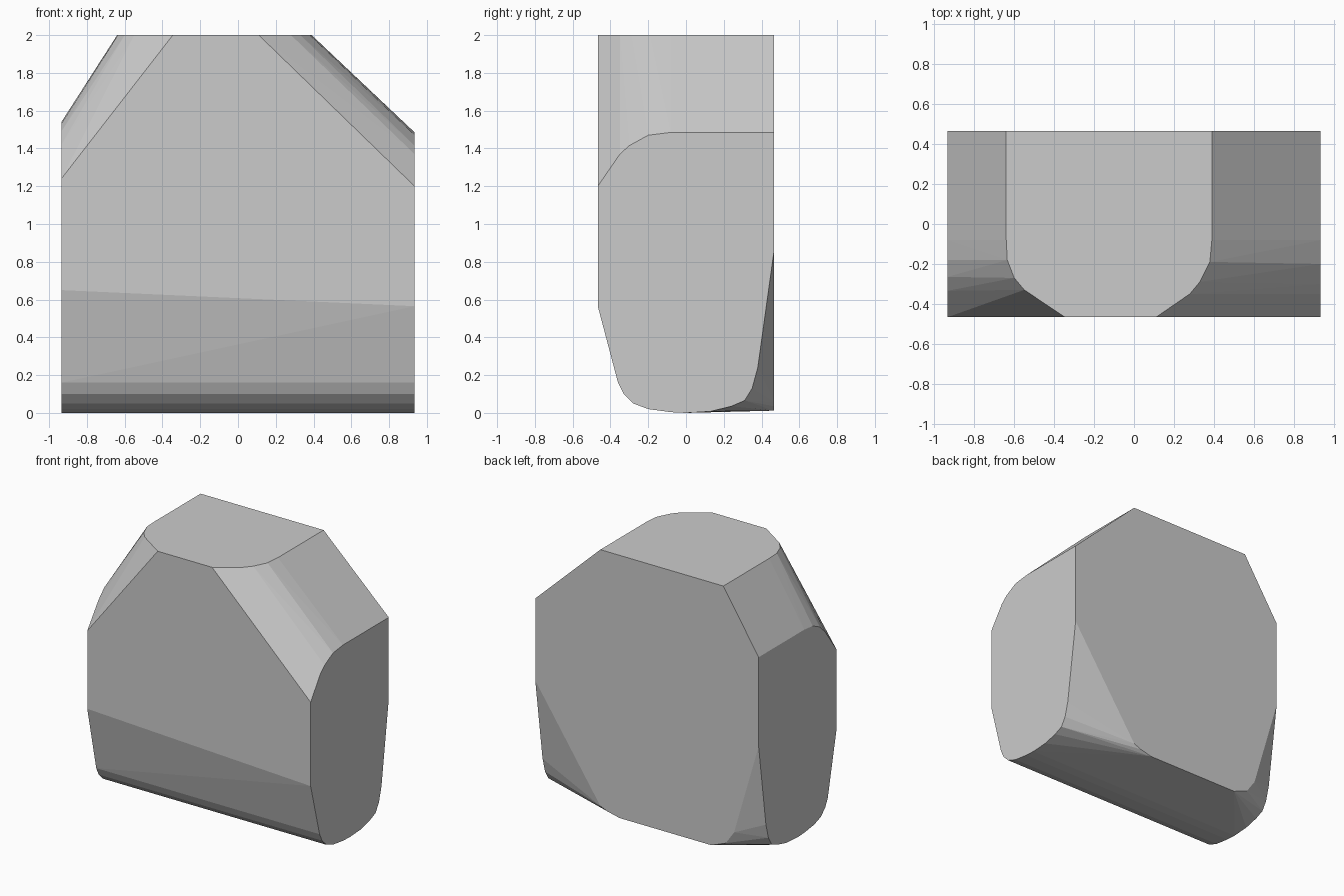
import bpy
import bmesh
import math

# Remove the default object
default_cube = bpy.data.objects.get("Cube")
if default_cube:
    bpy.data.objects.remove(default_cube, do_unlink=True)

HALF_WIDTH = 0.935
HALF_DEPTH = 0.467
HEIGHT = 2.0


def make_material(name, colour):
    material = bpy.data.materials.new(name)
    material.use_nodes = True
    material.diffuse_color = colour
    shader = material.node_tree.nodes["Principled BSDF"]
    shader.inputs["Base Color"].default_value = colour
    shader.inputs["Roughness"].default_value = 0.8
    return material


def end_outline(x, front_low, front_high, shoulder):
    """Outline of one flat end: shared rounded underside, own shoulder."""
    underside = [(-.36, .16), (-.33, .1), (-.28, .05), (-.2, .02), (-.08, .004),
                 (0, 0), (.13, .008), (.24, .035), (.31, .065), (.35, .13),
                 (.38, .24), (HALF_DEPTH, .865)]
    front = [(-HALF_DEPTH, front_low), (-HALF_DEPTH, front_high)]
    return [(x, y, z) for y, z in underside + front + shoulder]


def top_outline():
    """Flat top with rounded front corners."""
    left = [(.39, HALF_DEPTH), (.39, -.08), (.38, -.19), (.33, -.29),
            (.28, -.35), (.11, -HALF_DEPTH)]
    right = [(-.345, -HALF_DEPTH), (-.55, -.33), (-.6, -.27), (-.635, -.18),
             (-.64, -.08), (-.64, HALF_DEPTH)]
    return [(x, y, HEIGHT) for x, y in left + right]


def back_bottom_edge():
    """Lower rim of the flat back between its two cut corners."""
    rim = [(.39, .06), (.33, .035), (.23, .012), (-.54, .012), (-.66, .06), (-.73, .16)]
    return [(x, HALF_DEPTH, z) for x, z in rim]


def build_hull(name, points, material):
    """Wrap the outlines in one faceted convex solid."""
    bm = bmesh.new()
    for point in points:
        bm.verts.new(point)
    bmesh.ops.convex_hull(bm, input=bm.verts[:])
    loose = [vert for vert in bm.verts if not vert.link_faces]
    bmesh.ops.delete(bm, geom=loose, context="VERTS")
    bmesh.ops.dissolve_limit(bm, angle_limit=math.radians(0.5),
                             verts=bm.verts[:], edges=bm.edges[:])
    bmesh.ops.recalc_face_normals(bm, faces=bm.faces[:])
    mesh = bpy.data.meshes.new(name)
    bm.to_mesh(mesh)
    bm.free()
    mesh.materials.append(material)
    body = bpy.data.objects.new(name, mesh)
    bpy.context.collection.objects.link(body)
    return body


# Two ends, with the left shoulder cut lower than the right
left_end = end_outline(HALF_WIDTH, .565, 1.2, [
    (-.35, 1.37), (-.3, 1.415), (-.2, 1.47), (-.08, 1.485), (HALF_DEPTH, 1.485)])
right_end = end_outline(-HALF_WIDTH, .65, 1.24, [
    (-.335, 1.42), (-.265, 1.49), (-.18, 1.53), (-.08, 1.54), (HALF_DEPTH, 1.54)])

# Solid block
grey = make_material("plain grey", (0.6, 0.6, 0.6, 1.0))
build_hull("chamfered_block", left_end + right_end + top_outline() + back_bottom_edge(), grey)
